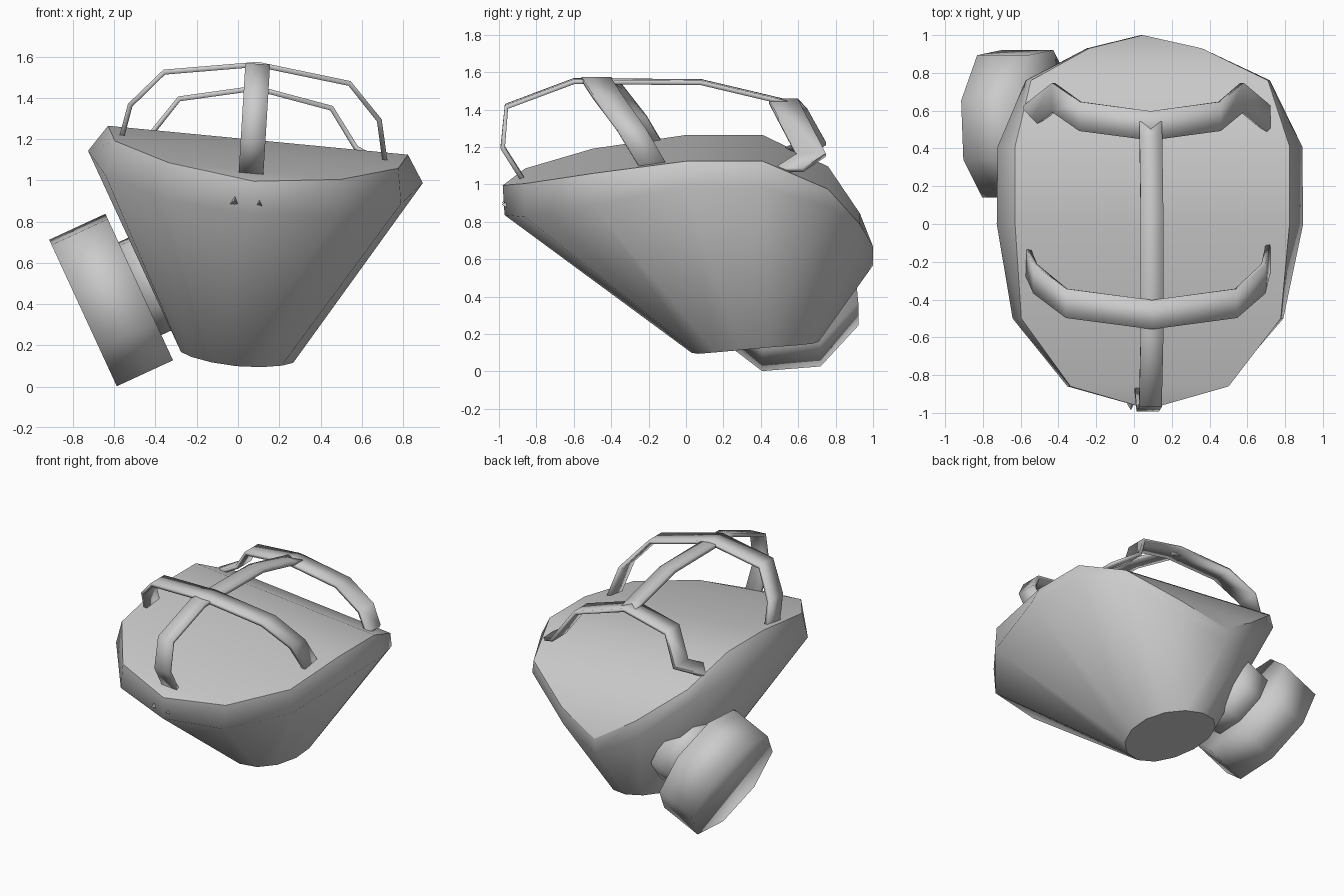
import bpy, math
from mathutils import Vector, Matrix

cube = bpy.data.objects.get("Cube")
if cube:
    bpy.data.objects.remove(cube)

grey = bpy.data.materials.new("plain_grey")
grey.use_nodes = True
colour = (0.6, 0.6, 0.6, 1)
grey.diffuse_color = colour
grey.node_tree.nodes["Principled BSDF"].inputs["Base Color"].default_value = colour

# The mask and its straps lean a little towards the left
BODY_LEAN = Matrix.Translation((-.018, 0, 0)) @ Matrix.Rotation(math.radians(5.5), 4, 'Y')
STRAP_LEAN = Matrix.Rotation(math.radians(3.5), 4, 'Y')


def make(name, verts, faces, matrix):
    mesh = bpy.data.meshes.new(name)
    mesh.from_pydata([matrix @ Vector(v) for v in verts], [], faces)
    mesh.materials.append(grey)
    obj = bpy.data.objects.new(name, mesh)
    bpy.context.collection.objects.link(obj)
    bpy.ops.object.select_all(action='DESELECT')
    obj.select_set(True)
    bpy.context.view_layer.objects.active = obj
    bpy.ops.object.mode_set(mode='EDIT')
    bpy.ops.mesh.select_all(action='SELECT')
    bpy.ops.mesh.normals_make_consistent(inside=False)
    bpy.ops.object.mode_set(mode='OBJECT')
    bpy.ops.object.shade_smooth_by_angle(angle=math.radians(95))
    return obj


def mirrored_ring(half):
    """Close a half outline, running back to front, across the middle."""
    return half + [(-x, y, z) for x, y, z in half[-2:0:-1]]


# Mask body: rim, flared lip and small flat base
rim = mirrored_ring([(0, 1, .67), (.3, .93, .82), (.63, .76, 1.04), (.73, .41, 1.2),
                     (.73, 0, 1.2), (.69, -.5, 1.13), (.42, -.86, 1.05), (0, -.98, 1)])
lip = mirrored_ring([(0, 1, .57), (.3, .93, .7), (.65, .76, .95), (.81, .41, 1.07),
                     (.815, 0, 1.07), (.72, -.5, .96), (.42, -.86, .87), (0, -.97, .84)])
n = len(rim)
base = []
for i in range(n):
    a = math.tau * i / n
    s, c = math.sin(a), math.cos(a)
    base.append((.28 * s, .37 + .34 * c, .13 + .03 * c + .02 * s * s))
faces = [(r + i, r + (i + 1) % n, r + n + (i + 1) % n, r + n + i)
         for r in (0, n) for i in range(n)]
faces.append(tuple(range(2 * n, 3 * n)))
# The top sheet spans the rim in strips from side to side
h = n // 2
faces += [(0, 1, n - 1), (h - 1, h, h + 1)]
faces += [(i, i + 1, n - i - 1, n - i) for i in range(1, h - 1)]
body = make("mask_body", rim + lip + base, faces, BODY_LEAN)
# Crisp edges around the rim and the base only
for edge in body.data.edges:
    low, high = sorted(edge.vertices)
    if low >= 2 * n or (high < n and high - low in (1, n - 1)):
        edge.use_edge_sharp = True


def strap(name, path, side, width, thick=.025):
    """Sweep a flat band along a path, with its width always along one direction."""
    pts = [Vector(p) for p in path]
    side = Vector(side)
    verts, faces = [], []
    for i, p in enumerate(pts):
        t = (pts[min(i + 1, len(pts) - 1)] - pts[max(i - 1, 0)]).normalized()
        out = side.cross(t).normalized()
        for s, o in ((-1, -1), (1, -1), (1, 1), (-1, 1)):
            verts.append(p + side * s * width / 2 + out * o * thick / 2)
    for i in range(len(pts) - 1):
        faces += [(4 * i + k, 4 * i + (k + 1) % 4, 4 * i + 4 + (k + 1) % 4, 4 * i + 4 + k)
                  for k in range(4)]
    last = len(verts) - 4
    faces += [(3, 2, 1, 0), tuple(range(last, last + 4))]
    make(name, verts, faces, STRAP_LEAN)


def arch(half):
    return [(-x, y, z) for x, y, z in half[:0:-1]] + half


# Head straps
strap("centre_strap", [(0, -.86, 1.01), (0, -.98, 1.2), (0, -.96, 1.42), (0, -.6, 1.555),
                       (0, .08, 1.55), (0, .46, 1.46), (0, .54, 1.44)], (1, 0, 0), .12)
strap("front_strap", arch([(0, -.48, 1.565), (.45, -.42, 1.5), (.605, -.29, 1.33),
                           (.645, -.17, 1.13)]), (0, 1, 0), .155)
strap("rear_strap", arch([(0, .52, 1.45), (.37, .57, 1.375), (.5, .67, 1.19),
                          (.65, .55, 1.12)]), (0, 1, 0), .155)


def drum(name, centre, radius, length):
    """Eight-sided drum whose axis points out and down to the right."""
    axis = Vector((-.91, 0, -.42)).normalized()
    turn = axis.to_track_quat('Z', 'Y').to_matrix().to_4x4()
    verts = []
    for z in (-length / 2, length / 2):
        for i in range(8):
            a = math.tau * (i + .5) / 8 - math.radians(5)
            verts.append((radius * math.cos(a), radius * math.sin(a), z))
    faces = [(i, (i + 1) % 8, 8 + (i + 1) % 8, 8 + i) for i in range(8)]
    faces += [tuple(range(7, -1, -1)), tuple(range(8, 16))]
    make(name, verts, faces, Matrix.Translation(centre) @ turn)


# Filter on the right cheek
drum("filter_canister", (-.615, .53, .42), .41, .3)
drum("filter_neck", (-.4, .53, .51), .26, .24)

# Tiny studs on the front lip
for label, x in (("right_stud", -.085), ("left_stud", .035)):
    make(label, [(x - .02, -.95, .88), (x + .02, -.95, .88), (x, -.95, .92), (x, -.985, .9)],
         [(0, 1, 2), (0, 1, 3), (1, 2, 3), (2, 0, 3)], BODY_LEAN)
